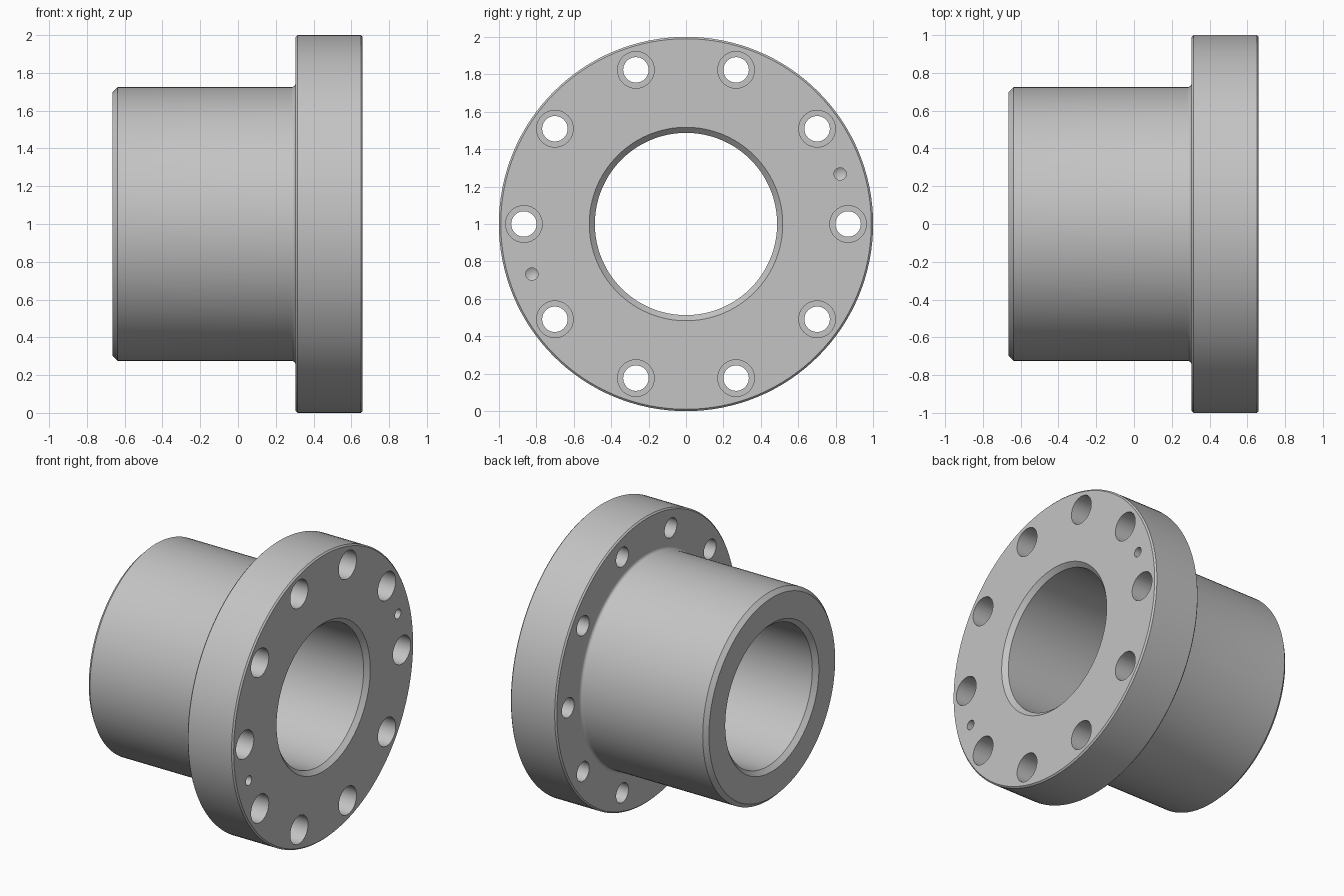
import bpy, bmesh, math

if "Cube" in bpy.data.objects:
    bpy.data.objects.remove(bpy.data.objects["Cube"])

AXIS_Z = 1.0          # height of the bushing axis, which runs along x
FACE, BACK, END = 0.66, 0.305, -0.665

steel = bpy.data.materials.new("steel grey")
steel.diffuse_color = (0.55, 0.55, 0.55, 1)
steel.use_nodes = True
steel.node_tree.nodes["Principled BSDF"].inputs["Base Color"].default_value = steel.diffuse_color


def lathe(bm, profile, cy, cz, segments, closed):
    """Spin (x, radius) points around an x-parallel axis through (cy, cz)."""
    rings = []
    for x, r in profile:
        if r == 0:
            rings.append([bm.verts.new((x, cy, cz))] * segments)
        else:
            rings.append([bm.verts.new((x, cy + r * math.cos(a), cz + r * math.sin(a)))
                          for a in (2 * math.pi * i / segments for i in range(segments))])
    pairs = list(zip(rings, rings[1:]))
    if closed:
        pairs.append((rings[-1], rings[0]))
    for p, q in pairs:
        for i in range(segments):
            j = (i + 1) % segments
            corners = list(dict.fromkeys((p[i], p[j], q[j], q[i])))
            bm.faces.new(corners)


def finish(bm, name):
    bmesh.ops.recalc_face_normals(bm, faces=bm.faces)
    mesh = bpy.data.meshes.new(name)
    bm.to_mesh(mesh)
    bm.free()
    mesh.materials.append(steel)
    obj = bpy.data.objects.new(name, mesh)
    bpy.context.collection.objects.link(obj)
    return obj


# Bushing section: chamfered bore, chamfered sleeve, filleted shoulder, flange
fillet = 0.022
shoulder = [(BACK - fillet + fillet * math.sin(t), 0.725 + fillet - fillet * math.cos(t))
            for t in (math.pi / 2 * i / 5 for i in range(6))]
section = [(END, 0.517), (END, 0.697), (END + 0.028, 0.725)] + shoulder + [
    (BACK, 0.99), (BACK + 0.01, 1.0), (FACE - 0.01, 1.0), (FACE, 0.99),
    (FACE, 0.517), (FACE - 0.03, 0.487), (END + 0.03, 0.487)]
bm = bmesh.new()
lathe(bm, section, 0, AXIS_Z, 128, True)
bushing = finish(bm, "flanged_bushing")

# Ten counterbored bolt holes and two blind drilled pin holes
bolt = [(0.2, 0), (0.2, 0.068), (0.52, 0.068), (0.52, 0.098), (0.75, 0.098), (0.75, 0)]
pin = [(FACE - 0.15, 0), (FACE - 0.13, 0.033), (0.75, 0.033), (0.75, 0)]
bm = bmesh.new()
for k in range(10):
    a = math.radians(36 * k)
    lathe(bm, bolt, 0.866 * math.cos(a), AXIS_Z + 0.866 * math.sin(a), 40, False)
for deg in (18, 198):
    a = math.radians(deg)
    lathe(bm, pin, 0.866 * math.cos(a), AXIS_Z + 0.866 * math.sin(a), 24, False)
cutter = finish(bm, "hole_cutter")
cutter.hide_render = True

# Cut the holes, then smooth the round faces
cut = bushing.modifiers.new("holes", 'BOOLEAN')
cut.operation = 'DIFFERENCE'
cut.solver = 'EXACT'
cut.object = cutter
bpy.context.view_layer.objects.active = bushing
bushing.select_set(True)
bpy.ops.object.modifier_apply(modifier=cut.name)
bpy.data.objects.remove(cutter)
bpy.ops.object.shade_smooth_by_angle(angle=math.radians(30))
